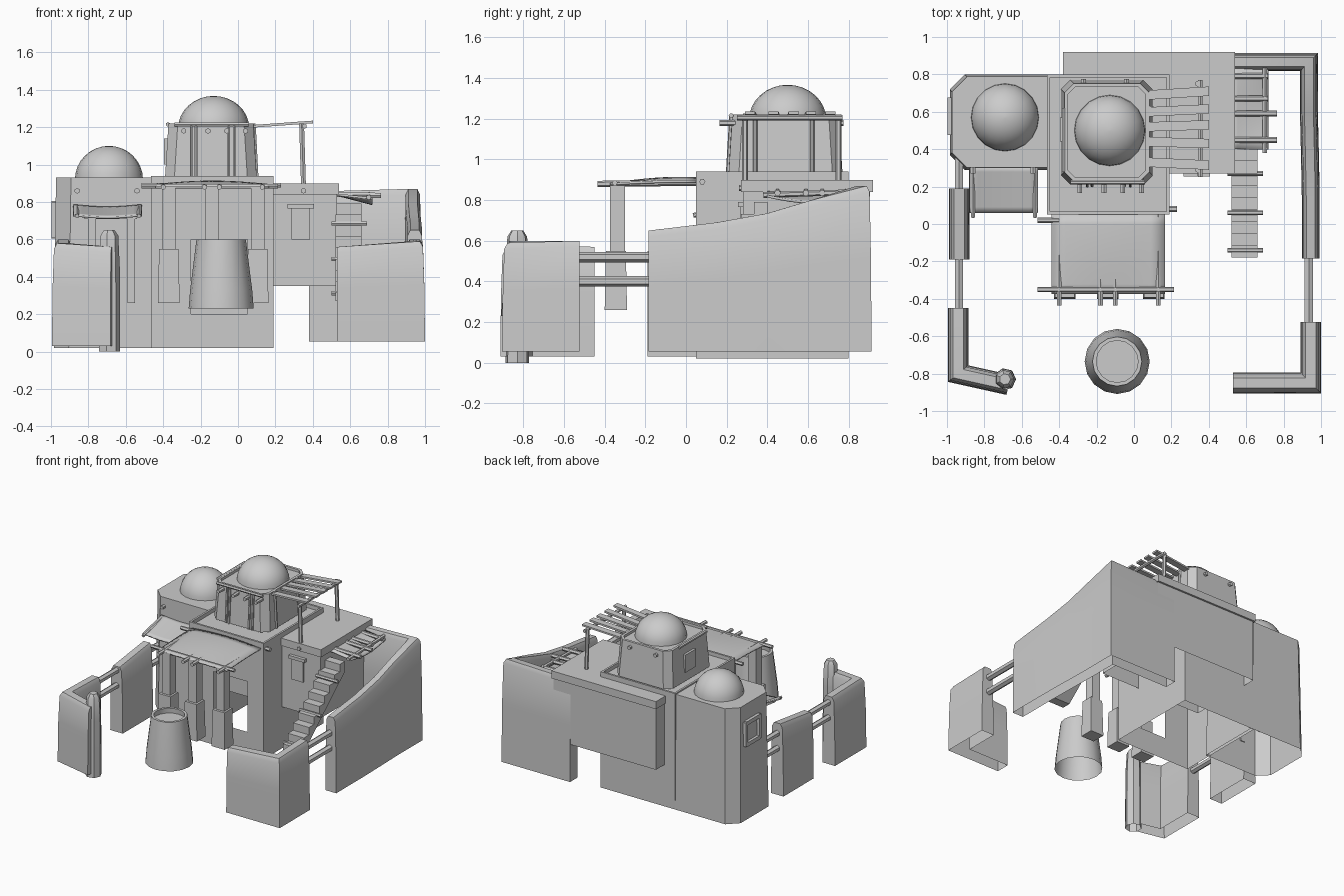
import bpy, bmesh, math
from mathutils import Vector

if "Cube" in bpy.data.objects:
    bpy.data.objects.remove(bpy.data.objects["Cube"])


def finish(name, bm, smooth=False):
    bmesh.ops.recalc_face_normals(bm, faces=bm.faces)
    me = bpy.data.meshes.new(name)
    bm.to_mesh(me)
    bm.free()
    ob = bpy.data.objects.new(name, me)
    bpy.context.collection.objects.link(ob)
    if smooth:
        bpy.context.view_layer.objects.active = ob
        ob.select_set(True)
        bpy.ops.object.shade_smooth_by_angle(angle=math.radians(40))
        ob.select_set(False)
    return ob


def block(name, x0, x1, y0, y1, z0, z1, cut=0, taper=0, rim=0, depth=0.03, bottom=True, door=None, corners="1111"):
    """Tapered box with optional chamfered corners, parapet recess, open base and doorway."""
    bm = bmesh.new()
    pts = []
    for k, (x, y, sx, sy) in enumerate([(x0, y0, 1, 1), (x1, y0, -1, 1), (x1, y1, -1, -1), (x0, y1, 1, -1)]):
        if cut and corners[k] == "1":
            pair = [(x, y + sy * cut), (x + sx * cut, y)]
            pts += pair if k % 2 == 0 else pair[::-1]
        else:
            pts.append((x, y))
    cx, cy = (x0 + x1) / 2, (y0 + y1) / 2
    lo = [bm.verts.new((x, y, z0)) for x, y in pts]
    hi = [bm.verts.new((x - math.copysign(taper, x - cx), y - math.copysign(taper, y - cy), z1)) for x, y in pts]
    n = len(pts)
    for i in range(n):
        bm.faces.new((lo[i], lo[(i + 1) % n], hi[(i + 1) % n], hi[i]))
    top = bm.faces.new(hi)
    if bottom:
        bm.faces.new(lo[::-1])
    if rim:
        bm.normal_update()
        bmesh.ops.inset_region(bm, faces=[top], thickness=rim)
        ext = bmesh.ops.extrude_face_region(bm, geom=[top])
        bmesh.ops.translate(bm, vec=(0, 0, -depth), verts=[v for v in ext["geom"] if isinstance(v, bmesh.types.BMVert)])
        if top.is_valid:
            bmesh.ops.delete(bm, geom=[top], context="FACES_ONLY")
    if door:
        a, b, c, d = door
        for co, no in [((a, 0, 0), (1, 0, 0)), ((b, 0, 0), (1, 0, 0)), ((0, 0, c), (0, 0, 1)), ((0, 0, d), (0, 0, 1))]:
            bmesh.ops.bisect_plane(bm, geom=bm.verts[:] + bm.edges[:] + bm.faces[:], plane_co=co, plane_no=no)
        hole = [f for f in bm.faces if f.calc_center_median().y < y0 + 0.02
                and a < f.calc_center_median().x < b and c < f.calc_center_median().z < d]
        bmesh.ops.delete(bm, geom=hole, context="FACES")
    return finish(name, bm)


def rod(name, a, b, r=0.014, sides=6):
    a, b = Vector(a), Vector(b)
    bm = bmesh.new()
    bmesh.ops.create_cone(bm, cap_ends=True, segments=sides, radius1=r, radius2=r, depth=(b - a).length)
    bm.transform(Vector((0, 0, 1)).rotation_difference(b - a).to_matrix().to_4x4())
    bmesh.ops.translate(bm, vec=(a + b) / 2, verts=bm.verts)
    return finish(name, bm, True)


def wall(name, path, w=0.055, z0=0.03):
    """Rounded mud wall swept along (x, y, top height) points, base left open."""
    bm = bmesh.new()
    rows = []
    for i, (x, y, h) in enumerate(path):
        p = Vector((x, y))
        ds = [(Vector(path[j + 1][:2]) - Vector(path[j][:2])).normalized() for j in (i - 1, i) if 0 <= j < len(path) - 1]
        n1 = Vector((-ds[0].y, ds[0].x))
        n2 = Vector((-ds[-1].y, ds[-1].x))
        m = (n1 + n2).normalized()
        m /= max(m.dot(n1), 0.5)
        prof = [(-1, z0), (-0.93, h * 0.6), (-0.8, h - 0.03), (-0.5, h), (0.5, h), (0.8, h - 0.03), (0.93, h * 0.6), (1, z0)]
        rows.append([bm.verts.new((p.x + m.x * w * s, p.y + m.y * w * s, z)) for s, z in prof])
    for r, q in zip(rows, rows[1:]):
        for k in range(7):
            bm.faces.new((r[k], r[k + 1], q[k + 1], q[k]))
    bm.faces.new(rows[0])
    bm.faces.new(rows[-1][::-1])
    return finish(name, bm, True)


def lathe(name, cx, cy, prof, sides=16):
    bm = bmesh.new()
    rings = [[bm.verts.new((cx + r * math.cos(2 * math.pi * i / sides), cy + r * math.sin(2 * math.pi * i / sides), z))
              for i in range(sides)] for r, z in prof]
    for a, b in zip(rings, rings[1:]):
        for i in range(sides):
            bm.faces.new((a[i], a[(i + 1) % sides], b[(i + 1) % sides], b[i]))
    bm.faces.new(rings[-1])
    return finish(name, bm, True)


def dome(name, cx, cy, z, r, h):
    lathe(name, cx, cy, [(r * math.cos(t * math.pi / 16), z + h * math.sin(t * math.pi / 16)) for t in range(8)] + [(0.004, z + h)], 20)


def cloth(name, x0, x1, y0, y1, height, n=8, thick=0.012):
    """Thin sheet whose height is a function of u, v."""
    bm = bmesh.new()
    g = [[bm.verts.new((x0 + (x1 - x0) * i / n, y0 + (y1 - y0) * j / n, height(i / n, j / n))) for j in range(n + 1)] for i in range(n + 1)]
    for i in range(n):
        for j in range(n):
            bm.faces.new((g[i][j], g[i + 1][j], g[i + 1][j + 1], g[i][j + 1]))
    ob = finish(name, bm, True)
    ob.modifiers.new("thickness", "SOLIDIFY").thickness = thick


# House blocks
block("left_room", -0.985, -0.44, 0.29, 0.8, 0.02, 0.93, cut=0.08, taper=0.012, bottom=False, corners="1001")
block("central_room", -0.465, 0.19, 0.05, 0.8, 0.02, 0.94, rim=0.022, bottom=False, door=(-0.25, 0.05, 0.2, 0.6))
block("right_room", -0.37, 0.53, 0.28, 0.905, 0.35, 0.84, bottom=False)
block("right_room_roof", -0.38, 0.54, 0.27, 0.92, 0.84, 0.90)
block("tower", -0.39, 0.1, 0.21, 0.77, 0.93, 1.22, cut=0.05, taper=0.018, rim=0.022, depth=0.02)
dome("left_dome", -0.69, 0.57, 0.92, 0.182, 0.18)
dome("tower_dome", -0.13, 0.5, 1.195, 0.19, 0.172)

# Tower poles, roof pegs and edge rods
for x in (-0.25, -0.225, -0.05, -0.02):
    rod("tower_pole", (x, 0.205, 0.93), (x, 0.222, 1.22), 0.009)
for y in (0.34, 0.62):
    rod("tower_side_pole", (0.1, y, 0.93), (0.085, y, 1.22), 0.011)
for x in (-0.29, -0.16, -0.06, 0.04):
    rod("tower_peg", (x, 0.165, 1.18), (x, 0.27, 1.18), 0.015)
for x in (-0.27, -0.04):
    rod("tower_back_peg", (x, 0.7, 1.18), (x, 0.775, 1.18), 0.015)
rod("tower_front_rail", (-0.34, 0.222, 1.215), (0.06, 0.222, 1.215), 0.012)
rod("tower_left_rail", (-0.375, 0.28, 1.215), (-0.375, 0.62, 1.215), 0.012)

# Pergola beside the tower
for y in (0.29, 0.75):
    rod("pergola_post", (0.35, y, 0.89), (0.34, y, 1.22), 0.015)
rod("pergola_beam", (0.355, 0.25, 1.205), (0.355, 0.77, 1.205), 0.014)
for y, dy in ((0.33, -0.015), (0.44, -0.01), (0.52, 0.01), (0.6, 0.015), (0.69, 0.02)):
    bm = bmesh.new()
    bmesh.ops.create_cube(bm, size=1)
    for v in bm.verts:
        far = v.co.x > 0
        v.co = (0.4 if far else 0.08, y + (dy if far else 0) + v.co.y * 0.05, (1.228 if far else 1.205) + v.co.z * 0.014)
    finish("pergola_slat", bm)

# Front porch: sagging cloth, beams, pegs and columns
cloth("porch_cloth", -0.44, 0.165, -0.375, 0.05,
      lambda u, v: 0.885 + 0.03 * math.sin(math.pi * v * 0.6) * (0.4 + 0.6 * math.sin(math.pi * u)))
rod("porch_front_beam", (-0.515, -0.35, 0.885), (0.215, -0.35, 0.885), 0.014)
rod("porch_back_beam", (-0.515, 0.02, 0.89), (-0.4, 0.02, 0.89), 0.015)
rod("porch_back_beam", (0.1, 0.08, 0.89), (0.23, 0.08, 0.89), 0.015)
for x in (-0.4, -0.18, -0.1, 0.13):
    rod("porch_peg", (x, -0.435, 0.88), (x, 0.05, 0.885), 0.015)
for x in (-0.37, -0.14, 0.105):
    block("column_base", x - 0.058, x + 0.058, -0.4, -0.29, 0.26, 0.55, taper=0.006)
    block("column_shaft", x - 0.036, x + 0.036, -0.375, -0.3, 0.55, 0.88)

# Side awning and doorway of the left room
cloth("side_awning", -0.88, -0.515, 0.06, 0.31, lambda u, v: 0.735 + 0.055 * v - 0.012 * math.sin(math.pi * u))
for x in (-0.86, -0.53):
    rod("awning_rod", (x, 0.035, 0.725), (x, 0.31, 0.775), 0.012)
for x in (-0.78, -0.57):
    block("left_door_jamb", x - 0.02, x + 0.02, 0.265, 0.3, 0.26, 0.72)
block("left_door_lintel", -0.82, -0.54, 0.26, 0.3, 0.71, 0.75)

# Windows and wall pegs
block("right_window", 0.285, 0.385, 0.265, 0.29, 0.6, 0.77)
block("right_window_lintel", 0.265, 0.405, 0.255, 0.29, 0.765, 0.79)
for y in (0.49, 0.66):
    block("left_window_jamb", -0.998, -0.97, y - 0.015, y + 0.015, 0.61, 0.8)
for z in (0.62, 0.79):
    block("left_window_bar", -0.998, -0.97, 0.49, 0.66, z - 0.015, z + 0.015)
block("tower_window", -0.395, -0.37, 0.44, 0.57, 1.0, 1.14)
for x, y in ((-0.86, 0.29), (-0.54, 0.29), (0.35, 0.28)):
    rod("wall_peg", (x, y - 0.02, 0.86), (x, y + 0.04, 0.86), 0.015)

# Outer stairs
bm = bmesh.new()
steps = 9
sy, sz = 0.58 / steps, 0.53 / steps
side = [(-0.18, 0.27)]
for i in range(steps):
    side += [(-0.18 + i * sy, 0.32 + i * sz), (-0.18 + (i + 1) * sy, 0.32 + i * sz)]
side += [(0.4, 0.71), (-0.11, 0.27)]
face = bm.faces.new([bm.verts.new((0.52, y, z)) for y, z in side])
ext = bmesh.ops.extrude_face_region(bm, geom=[face])
bmesh.ops.translate(bm, vec=(0.14, 0, 0), verts=[v for v in ext["geom"] if isinstance(v, bmesh.types.BMVert)])
finish("stairs", bm)
for y in (-0.14, 0.06, 0.27):
    rod("stair_peg", (0.5, y, 0.44 + y * 0.91), (0.69, y, 0.44 + y * 0.91), 0.013)

# Landing canopy at the top of the stairs
cloth("landing_canopy", 0.53, 0.72, 0.4, 0.83, lambda u, v: 0.845 - 0.03 * math.sin(math.pi * v) * u - 0.02 * u)
for y in (0.45, 0.59, 0.67, 0.79):
    rod("canopy_peg", (0.53, y, 0.84), (0.765 - 0.05 * (y > 0.6), y, 0.835), 0.016)
rod("canopy_beam", (0.7, 0.38, 0.825), (0.7, 0.84, 0.84), 0.014)

# Yard walls, gate post and rails
wall("front_left_wall", [(-0.94, -0.45, 0.57), (-0.94, -0.8, 0.58), (-0.67, -0.86, 0.56)])
wall("left_wall", [(-0.935, -0.19, 0.55), (-0.935, 0.19, 0.6)])
wall("front_right_wall", [(0.945, -0.525, 0.6), (0.945, -0.85, 0.59), (0.53, -0.85, 0.56)], z0=0.055)
wall("right_wall", [(0.945, -0.185, 0.65), (0.945, 0.15, 0.69), (0.94, 0.4, 0.735), (0.935, 0.6, 0.795),
                    (0.935, 0.865, 0.87), (0.38, 0.865, 0.855)], w=0.048, z0=0.055)
lathe("gate_post", -0.69, -0.83, [(0.06, 0), (0.058, 0.45), (0.05, 0.62), (0.03, 0.65)], 7)
for z in (0.4, 0.52):
    rod("right_rail", (0.935, -0.56, z), (0.935, -0.15, z), 0.026)
    rod("left_rail", (-0.935, -0.5, z), (-0.935, -0.15, z), 0.024)
    rod("left_back_rail", (-0.935, 0.15, z), (-0.935, 0.4, z), 0.024)

# Water jar
lathe("jar", -0.09, -0.735, [(0.174, 0.23), (0.166, 0.33), (0.132, 0.6), (0.112, 0.6), (0.115, 0.56)])
